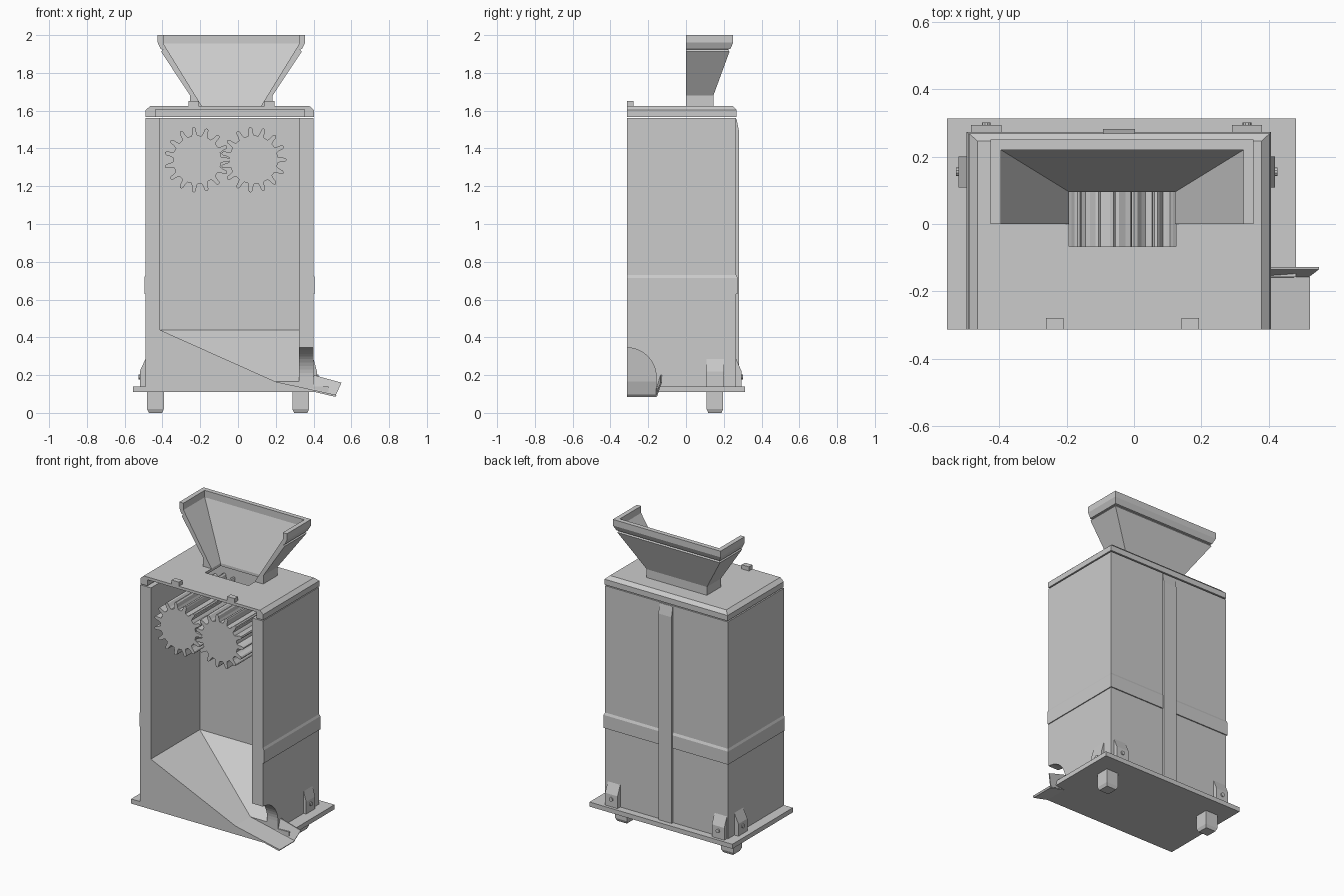
import bpy, bmesh
from math import sin, cos, pi, tau

if "Cube" in bpy.data.objects:
    bpy.data.objects.remove(bpy.data.objects["Cube"])

FRONT = -0.313          # the cutaway plane
CX = -0.045             # centre line of the cabinet


def make(name, verts, faces):
    me = bpy.data.meshes.new(name)
    me.from_pydata(verts, [], faces)
    bm = bmesh.new()
    bm.from_mesh(me)
    bmesh.ops.recalc_face_normals(bm, faces=bm.faces)
    bm.to_mesh(me)
    bm.free()
    ob = bpy.data.objects.new(name, me)
    bpy.context.collection.objects.link(ob)
    return ob


def rings(name, loops):
    """Skin equal-length loops and cap both ends."""
    n, m = len(loops[0]), len(loops)
    faces = [(k * n + i, k * n + (i + 1) % n, (k + 1) * n + (i + 1) % n, (k + 1) * n + i)
             for k in range(m - 1) for i in range(n)]
    faces += [tuple(range(n))[::-1], tuple(range((m - 1) * n, m * n))]
    return make(name, [v for l in loops for v in l], faces)


def prism(name, pts, axis, a, b):
    """Extrude a 2D profile along an axis."""
    put = {'x': lambda p, t: (t, p[0], p[1]),
           'y': lambda p, t: (p[0], t, p[1]),
           'z': lambda p, t: (p[0], p[1], t)}[axis]
    return rings(name, [[put(p, t) for p in pts] for t in (a, b)])


def box(name, x0, x1, y0, y1, z0, z1):
    return prism(name, [(x0, y0), (x1, y0), (x1, y1), (x0, y1)], 'z', z0, z1)


def loft(name, sections):
    """Stack of rectangles (x0, x1, y0, y1, z)."""
    return rings(name, [[(a, c, z), (b, c, z), (b, d, z), (a, d, z)]
                        for a, b, c, d, z in sections])


def u_sweep(name, cx, y0, section):
    """Sweep a section (half width, back y, z) round three sides, open at the front."""
    return rings(name, [[(cx + s * d, y0 if end else e, z) for d, e, z in section]
                        for s, end in ((-1, 1), (-1, 0), (1, 0), (1, 1))])


def cut(ob, cutter):
    mod = ob.modifiers.new('cut', 'BOOLEAN')
    mod.operation = 'DIFFERENCE'
    mod.solver = 'EXACT'
    mod.object = cutter
    bpy.context.view_layer.objects.active = ob
    bpy.ops.object.modifier_apply(modifier=mod.name)
    bpy.data.objects.remove(cutter)


# Cabinet shell with arched outlet on the right
x0, x1, back = -0.49, 0.40, 0.266
shell = u_sweep('cabinet', CX, FRONT, [(0.445, back, 0.14), (0.445, back, 1.56),
                                       (0.367, 0.194, 1.56), (0.367, 0.194, 0.14)])
arch = [(FRONT - 0.1, 0.1), (-0.158, 0.1)]
arch += [(FRONT + 0.155 * cos(a * pi / 24), 0.19 + 0.155 * sin(a * pi / 24)) for a in range(13)]
arch += [(FRONT - 0.1, 0.345)]
cut(shell, prism('arch_cutter', arch, 'x', 0.25, 0.6))

# Sloping funnel floor inside
top = [(-0.415, FRONT, 0.44), (-0.415, 0.194, 0.44), (0.323, 0.194, 0.44),
       (0.323, -0.157, 0.165), (0.2, -0.157, 0.165), (0.2, FRONT, 0.165)]
make('funnel_floor', top + [(x, y, 0.14) for x, y, z in top],
     [(0, 5, 4, 1), (1, 4, 3, 2), (6, 7, 8, 9, 10, 11)]
     + [(i, (i + 1) % 6, 6 + (i + 1) % 6, 6 + i) for i in range(6)])

# Outlet spout and flared side
prism('spout_floor', [(0.2, 0.11), (0.41, 0.11), (0.515, 0.085), (0.522, 0.095), (0.2, 0.165)],
      'y', FRONT, -0.157)
rings('spout_side', [[(0.38, -0.16 + t, 0.122), (0.515, -0.16 + t, 0.088),
                      (0.548, -0.135 + t, 0.16), (0.402, -0.135 + t, 0.2)] for t in (0, 0.007)])

# Base plate, notched for the spout
prism('base_plate', [(-0.555, FRONT), (0.2, FRONT), (0.2, -0.157), (0.48, -0.157),
                     (0.48, 0.313), (-0.555, 0.313)], 'z', 0.11, 0.14)

# Rear feet
for side, fx in (('left', -0.437), ('right', 0.332)):
    loft('foot_' + side, [(fx - w, fx + w, 0.153 - w, 0.153 + w, z)
                          for w, z in ((0.035, 0), (0.044, 0.02), (0.044, 0.11))])


# Mounting brackets with bolts
def bracket_profile(wall, s, depth):
    return [(wall, 0.14), (wall + s * depth, 0.14), (wall + s * depth, 0.22), (wall, 0.285)]


def disc(cx, cz, r, n=10):
    return [(cx + r * cos(i * tau / n), cz + r * sin(i * tau / n)) for i in range(n)]


for side, wall, s, d in (('left', x0, -1, 0.03), ('right', x1, 1, 0.018)):
    prism('bracket_' + side, bracket_profile(wall, s, d), 'y', 0.108, 0.2)
    prism('bolt_' + side, disc(0.155, 0.19, 0.013), 'x', wall + s * 0.01, wall + s * (d + 0.007))
for side, bx in (('left', -0.438), ('right', 0.335)):
    prism('back_bracket_' + side, bracket_profile(back, 1, 0.028), 'x', bx - 0.045, bx + 0.045)
    prism('back_bolt_' + side, disc(bx, 0.19, 0.013), 'y', back + 0.01, back + 0.035)

# Strap round the cabinet and vertical rib at the back
u_sweep('strap', CX, FRONT, [(0.44, 0.26, 0.63), (0.451, 0.273, 0.63),
                             (0.451, 0.273, 0.715), (0.445, 0.266, 0.73), (0.44, 0.26, 0.73)])
prism('back_rib', [(0.26, 0.14), (0.281, 0.14), (0.281, 1.49), (0.268, 1.555), (0.26, 1.555)],
      'x', -0.092, 0.003)

# Lid, hollow below, with feed opening
lid = loft('lid', [(-0.489, 0.402, FRONT, 0.268, 1.567),
                   (-0.489, 0.402, FRONT, 0.268, 1.603),
                   (-0.464, 0.378, FRONT, 0.246, 1.625)])
cut(lid, box('lid_cavity', -0.437, 0.353, -0.5, 0.215, 1.5, 1.607))
cut(lid, box('feed_opening', -0.192, 0.124, -0.067, 0.095, 1.5, 1.7))
for side, tx in (('left', -0.235), ('right', 0.167)):
    box('lid_tab_' + side, tx - 0.026, tx + 0.026, FRONT, -0.278, 1.62, 1.652)

# Hopper, cut open at the middle
u_sweep('hopper', -0.035, 0.0, [
    (0.218, 0.145, 1.625), (0.218, 0.145, 1.68), (0.372, 0.23, 1.912), (0.362, 0.222, 1.924),
    (0.374, 0.234, 1.926), (0.39, 0.25, 1.96), (0.39, 0.25, 2.0), (0.36, 0.22, 2.0),
    (0.36, 0.22, 1.955), (0.157, 0.095, 1.625)])

# Meshing crusher rollers
TEETH = 15
TOOTH = [(-0.50, 0.128), (-0.30, 0.128), (-0.20, 0.142), (-0.15, 0.165),
         (-0.06, 0.173), (0.06, 0.173), (0.15, 0.165), (0.20, 0.142), (0.30, 0.128)]


def roller(name, cx, cz, phase):
    pts = []
    for i in range(TEETH):
        for f, r in TOOTH:
            a = (i + f + phase) * tau / TEETH
            pts.append((cx + r * cos(a), cz + r * sin(a)))
    prism(name, pts, 'y', FRONT + 0.002, 0.194)


roller('roller_left', -0.217, 1.34, 0.0)
roller('roller_right', 0.083, 1.34, 0.0)
